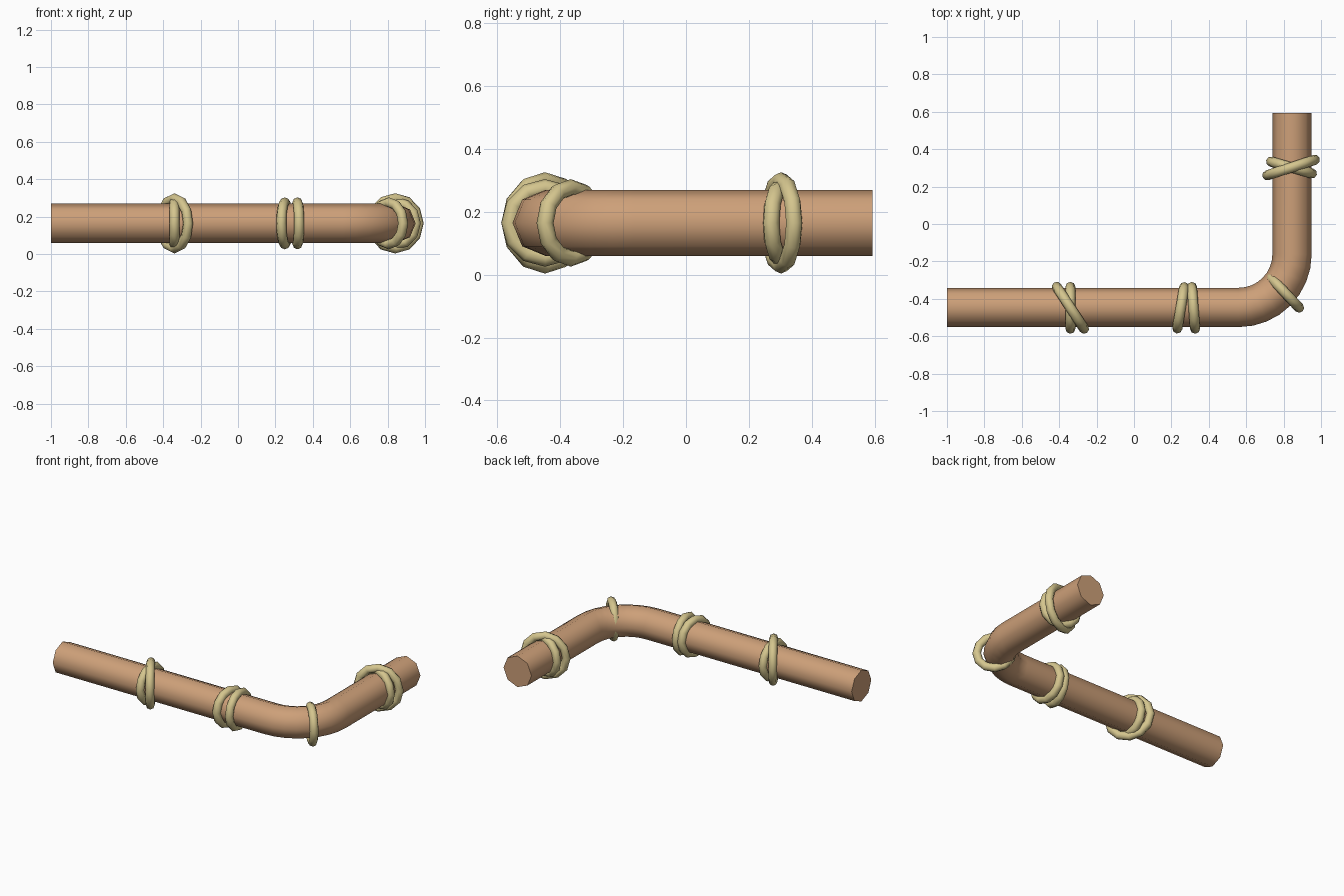
import bpy, bmesh
from math import pi, sin, cos, atan2, radians
from mathutils import Vector

if "Cube" in bpy.data.objects:
    bpy.data.objects.remove(bpy.data.objects["Cube"])

ZC = 0.164       # height of the pipe axis
PIPE_R = 0.105


def material(name, color):
    m = bpy.data.materials.new(name)
    m.diffuse_color = (*color, 1)
    m.use_nodes = True
    m.node_tree.nodes["Principled BSDF"].inputs["Base Color"].default_value = m.diffuse_color
    return m


def smooth(obj):
    bpy.ops.object.select_all(action='DESELECT')
    obj.select_set(True)
    bpy.context.view_layer.objects.active = obj
    bpy.ops.object.shade_smooth_by_angle(angle=radians(60))


wood = material("wood", (0.61, 0.35, 0.19))
rope = material("rope", (0.66, 0.56, 0.27))

# Bent branch: octagon swept along a straight, a quarter bend and a straight
BEND = 0.285
cx, cy = 0.845 - BEND, -0.446 + BEND
path = [(Vector((-1, -0.446, ZC)), 0)]
for i in range(9):
    a = pi / 2 * i / 8
    path.append((Vector((cx + BEND * sin(a), cy - BEND * cos(a), ZC)), a))
path.append((Vector((0.845, 0.593, ZC)), pi / 2))

bm = bmesh.new()
rings = []
for p, a in path:
    side = Vector((sin(a), -cos(a), 0))
    rings.append([bm.verts.new(p + PIPE_R * (side * cos(k * pi / 4) + Vector((0, 0, sin(k * pi / 4)))))
                  for k in range(8)])
for r0, r1 in zip(rings, rings[1:]):
    for k in range(8):
        n = (k + 1) % 8
        bm.faces.new((r0[k], r0[n], r1[n], r1[k]))
bm.faces.new(rings[0])
bm.faces.new(rings[-1])
bmesh.ops.recalc_face_normals(bm, faces=bm.faces)
mesh = bpy.data.meshes.new("branch")
bm.to_mesh(mesh)
bm.free()
branch = bpy.data.objects.new("branch", mesh)
bpy.context.collection.objects.link(branch)
mesh.materials.append(wood)
smooth(branch)

# Rope loops: centre x, y, direction across the branch (seen from above), radius
loops = [
    (-0.34, -0.448, (0, 1), 0.112),
    (-0.340, -0.448, (0.15, -0.23), 0.134),
    (0.250, -0.448, (0.04, 0.24), 0.112),
    (0.318, -0.448, (-0.018, 0.24), 0.112),
    (0.806, -0.366, (0.16, -0.17), 0.112),
    (0.840, 0.302, (0.26, 0.085), 0.134),
    (0.842, 0.302, (0.225, -0.065), 0.114),
]
for i, (x, y, d, r) in enumerate(loops, 1):
    bpy.ops.mesh.primitive_torus_add(
        major_segments=12, minor_segments=8, major_radius=r, minor_radius=0.027,
        location=(x, y, ZC), rotation=(pi / 2, 0, atan2(d[1], d[0])))
    loop = bpy.context.object
    loop.name = f"rope_loop_{i}"
    loop.data.materials.append(rope)
    smooth(loop)
